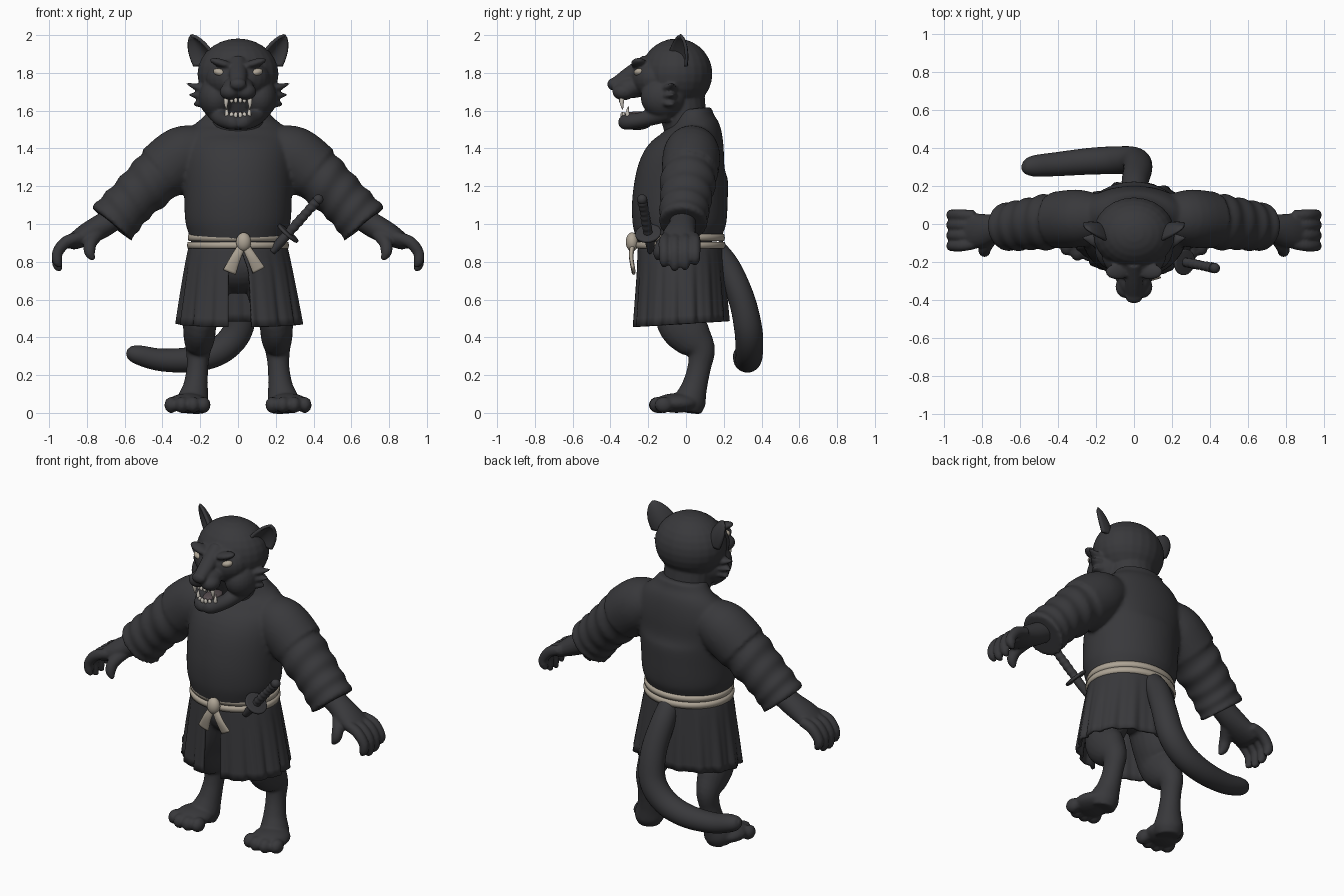
import bpy, bmesh, math
from mathutils import Vector, Matrix
from mathutils.bvhtree import BVHTree

if "Cube" in bpy.data.objects:
    bpy.data.objects.remove(bpy.data.objects["Cube"])


def material(name, rgb):
    m = bpy.data.materials.new(name)
    m.use_nodes = True
    m.diffuse_color = (*rgb, 1)
    bsdf = next(n for n in m.node_tree.nodes if n.type == 'BSDF_PRINCIPLED')
    bsdf.inputs["Base Color"].default_value = (*rgb, 1)
    bsdf.inputs["Roughness"].default_value = 0.8
    return m


charcoal = material("charcoal", (0.04, 0.04, 0.044))
cream = material("cream", (0.42, 0.37, 0.30))
ivory = material("ivory", (0.60, 0.56, 0.50))
mouth_grey = material("mouth_grey", (0.09, 0.07, 0.075))


def spline(stations, steps):
    """Catmull-Rom through tuples of any length."""
    p = [stations[0]] + list(stations) + [stations[-1]]
    out = []
    for i in range(len(stations) - 1):
        for s in range(steps):
            t = s / steps
            out.append([0.5 * (2*b + (c-a)*t + (2*a-5*b+4*c-d)*t*t + (3*b-3*c+d-a)*t**3)
                        for a, b, c, d in zip(*p[i:i + 4])])
    return out + [list(stations[-1])]


def tube(bm, stations, ref=(1, 0, 0), sides=20, steps=5, ripple=0, waves=0, tree=None):
    """Sweep ellipses; a station is x, y, z, radius along ref, other radius."""
    pts, ref, rings = spline(stations, steps), Vector(ref), []
    last = len(pts) - 1
    for i, p in enumerate(pts):
        c = Vector(p[:3])
        tan = (Vector(pts[min(i + 1, last)][:3]) - Vector(pts[max(i - 1, 0)][:3])).normalized()
        u = (ref - tan * ref.dot(tan)).normalized()
        if tree:
            c, normal, _, _ = tree.find_nearest(c)
            u = tan.cross(normal).normalized()
        v = tan.cross(u)
        ring = []
        for k in range(sides):
            a = math.tau * k / sides
            f = 1 + ripple * math.sin(waves * math.tau * i / last + math.sin(a) * 1.5)
            ra, rb = max(p[3], 0.002) * f, max(p[4], 0.002) * f
            ring.append(bm.verts.new(c + u * ra * math.cos(a) + v * rb * math.sin(a)))
        rings.append(ring)
    for r, q in zip(rings, rings[1:]):
        for k in range(sides):
            n = (k + 1) % sides
            bm.faces.new((r[k], r[n], q[n], q[k]))
    bm.faces.new(rings[0])
    bm.faces.new(rings[-1])


def ball(bm, c, r, tilt=0):
    mat = Matrix.Translation(c) @ Matrix.Rotation(tilt, 4, 'Y') @ Matrix.Diagonal((*r, 1))
    bmesh.ops.create_uvsphere(bm, u_segments=24, v_segments=14, radius=1, matrix=mat)


def mirror_x(bm):
    geom = bm.verts[:] + bm.edges[:] + bm.faces[:]
    copy = bmesh.ops.duplicate(bm, geom=geom)["geom"]
    verts = [g for g in copy if isinstance(g, bmesh.types.BMVert)]
    bmesh.ops.scale(bm, vec=(-1, 1, 1), verts=verts)


def finish(name, bm, mat, voxel=0, relax=0, thick=0):
    bmesh.ops.recalc_face_normals(bm, faces=bm.faces[:])
    me = bpy.data.meshes.new(name)
    bm.to_mesh(me)
    bm.free()
    me.materials.append(mat)
    me.shade_smooth()
    ob = bpy.data.objects.new(name, me)
    bpy.context.scene.collection.objects.link(ob)
    if thick:
        mod = ob.modifiers.new("thickness", 'SOLIDIFY')
        mod.thickness, mod.offset = thick, 0
    if voxel:
        mod = ob.modifiers.new("fuse", 'REMESH')
        mod.mode, mod.voxel_size, mod.use_smooth_shade = 'VOXEL', voxel, True
        mod = ob.modifiers.new("relax", 'SMOOTH')
        mod.factor, mod.iterations = 0.5, relax
    return ob


# Jacket: torso fused with wrinkled sleeves
torso = [(0, -.03, .89, .245, .215), (0, -.035, .95, .262, .235), (0, -.035, 1.02, .28, .25),
         (0, -.03, 1.15, .285, .252), (0, -.01, 1.3, .29, .235), (0, .03, 1.42, .3, .178),
         (0, .045, 1.5, .26, .143), (0, .04, 1.56, .19, .112), (0, .035, 1.61, .15, .1)]
bm = bmesh.new()
tube(bm, torso, sides=48)
chest_tree = BVHTree.FromBMesh(bm)
bm.free()
bm = bmesh.new()
tube(bm, [(.14, .03, 1.42, .11, .1), (.28, .03, 1.37, .15, .155), (.41, .02, 1.27, .15, .155)],
     ref=(0, 1, 0), sides=32)
tube(bm, [(.36, .025, 1.31, .14, .145), (.46, .01, 1.22, .145, .142), (.55, 0, 1.135, .135, .13),
          (.62, -.01, 1.06, .13, .132), (.67, -.015, 1.0, .125, .137)],
     ref=(0, 1, 0), sides=32, steps=10, ripple=.04, waves=4.5)
mirror_x(bm)
tube(bm, torso, sides=48)
finish("jacket", bm, charcoal, voxel=.012, relax=5)

# Crossed lapels and collar, laid on the chest
bm = bmesh.new()
lapel = [(0, .15, 1.59), (.1, .13, 1.59), (.165, .05, 1.575), (.175, -.04, 1.51),
         (.155, -.12, 1.42), (.1, -.2, 1.31)]
crossing = [(0, -.28, 1.2), (-.12, -.27, 1.09), (-.22, -.2, 1.0)]
tube(bm, [(*p, .04, .022) for p in lapel + crossing], sides=12, steps=6, tree=chest_tree)
under = [(-x, y, z) for x, y, z in lapel] + [(-.03, -.27, 1.23)]
tube(bm, [(*p, .038, .016) for p in under], sides=12, steps=6, tree=chest_tree)
finish("lapels", bm, charcoal)

# Pleated skirt with a front slit
bm = bmesh.new()
rows, cols, grid = 10, 140, []
for i in range(rows + 1):
    t = i / rows
    gap = .18 * min(1, t * 3) + .01
    row = []
    for j in range(cols + 1):
        a = gap + (math.tau - 2 * gap) * j / cols
        f = 1 + t * (.028 * math.sin(15 * a) + .014 * math.sin(31 * a + 1))
        rx, ry = .247 + .075 * t ** .8, .215 + .03 * t
        z = .9 - t * (.43 + .015 * math.cos(a))
        row.append(bm.verts.new((.01 * t + rx * f * math.sin(a), -.03 - ry * f * math.cos(a), z)))
    grid.append(row)
for r, q in zip(grid, grid[1:]):
    for j in range(cols):
        bm.faces.new((r[j], r[j + 1], q[j + 1], q[j]))
finish("skirt", bm, charcoal, thick=.016)

# Legs with paws
bm = bmesh.new()
tube(bm, [(.12, -.02, .8, .11, .16), (.17, -.03, .6, .11, .14), (.2, -.03, .48, .09, .125),
          (.205, .03, .40, .083, .11), (.21, .08, .33, .066, .075), (.215, .07, .24, .057, .062),
          (.225, .045, .14, .066, .068), (.24, .02, .06, .085, .085), (.245, .01, .004, .07, .07)])
ball(bm, (.265, -.05, .052), (.108, .12, .052))
for x, y in ((.182, -.135), (.237, -.15), (.297, -.147), (.353, -.118)):
    ball(bm, (x, y, .042), (.037, .048, .043))
mirror_x(bm)
ball(bm, (0, -.02, .78), (.2, .17, .15))
finish("legs", bm, charcoal, voxel=.01, relax=3)

# Hands with curled fingers
bm = bmesh.new()
tube(bm, [(.62, -.015, 1.05, .07, .06), (.72, -.02, .99, .072, .065), (.81, -.035, .94, .09, .058),
          (.88, -.035, .9, .09, .04), (.9, -.035, .885, .06, .025)], ref=(0, 1, 0))
for y, drop in ((-.115, .01), (-.06, -.01), (-.005, -.005), (.048, .02)):
    tube(bm, [(.84, y * .9, .93, .03, .03), (.91, y, .905, .03, .032), (.955, y, .85, .029, .029),
              (.955, y, .79 + drop, .026, .026), (.935, y, .765 + drop, .01, .01)],
         ref=(0, 1, 0), sides=12)
tube(bm, [(.74, -.06, .95, .035, .035), (.78, -.12, .9, .034, .034), (.785, -.145, .85, .03, .03),
          (.765, -.15, .81, .012, .012)], ref=(0, 1, 0), sides=12)
mirror_x(bm)
finish("hands", bm, charcoal, voxel=.009, relax=2)

# Tail sweeping to one side
bm = bmesh.new()
tube(bm, [(0, .14, .88, .06, .06), (.005, .22, .77, .068, .07), (.02, .295, .6, .07, .076),
          (.0, .33, .44, .074, .078), (-.09, .335, .335, .073, .075), (-.23, .33, .285, .07, .068),
          (-.4, .315, .28, .063, .06), (-.52, .305, .305, .056, .052), (-.57, .3, .32, .038, .036),
          (-.588, .3, .326, .012, .012)], ref=(0, 1, 0), sides=28, steps=8)
finish("tail", bm, charcoal)

# Head: brows, cheeks, tufts, muzzle and open jaw fused together
bm = bmesh.new()
ball(bm, (.115, -.12, 1.67), (.092, .12, .11))
ball(bm, (.085, -.25, 1.85), (.068, .042, .022), -.3)
ball(bm, (.042, -.33, 1.70), (.055, .06, .045))
tube(bm, [(.11, -.1, 1.6, .06, .06), (.08, -.22, 1.555, .045, .042), (.03, -.315, 1.54, .045, .042),
          (0, -.33, 1.54, .02, .03)], sides=16)
for z, tx, tz in ((1.72, .275, 1.745), (1.68, .262, 1.685), (1.64, .235, 1.63)):
    tube(bm, [(.14, -.09, z, .05, .035), (.2, -.085, z, .04, .024), (tx, -.07, tz, .004, .004)],
         ref=(0, 1, 0), sides=12)
mirror_x(bm)
ball(bm, (0, -.05, 1.795), (.215, .19, .187))
ball(bm, (0, -.16, 1.77), (.17, .135, .12))
ball(bm, (0, -.285, 1.725), (.085, .1, .058))
ball(bm, (0, -.385, 1.74), (.045, .032, .032))
ball(bm, (0, -.26, 1.535), (.07, .08, .038))
tube(bm, [(0, -.2, 1.84, .05, .06), (0, -.3, 1.79, .048, .042), (0, -.375, 1.745, .04, .03)])
tube(bm, [(0, .01, 1.3, .15, .12), (0, 0, 1.5, .14, .115), (0, -.04, 1.68, .15, .14)])
finish("head", bm, charcoal, voxel=.008, relax=3)

# Cupped ears
bm = bmesh.new()
base, tip = Vector((.175, -.05, 1.85)), Vector((.248, -.03, 1.998))
across, facing = Vector((.75, .6, -.2)), Vector((.6, -.78, .1))
grid = []
for i in range(13):
    v = i / 12
    w = .078 * (1 - v ** 2.2) ** .7 + .002
    grid.append([bm.verts.new(base.lerp(tip, v) + across * u * w - facing * .55 * w * (1 - u * u))
                 for u in (k / 6 - 1 for k in range(13))])
for r, q in zip(grid, grid[1:]):
    for k in range(12):
        bm.faces.new((r[k], r[k + 1], q[k + 1], q[k]))
mirror_x(bm)
finish("ears", bm, charcoal, thick=.016)

# Eyes
bm = bmesh.new()
ball(bm, (.095, -.246, 1.802), (.036, .03, .021), -.25)
mirror_x(bm)
finish("eyes", bm, cream)

# Fangs and lower teeth
bm = bmesh.new()
tube(bm, [(.06, -.335, 1.69, .014, .014), (.063, -.34, 1.645, .012, .012),
          (.062, -.335, 1.605, .002, .002)], sides=10)
tube(bm, [(.056, -.305, 1.555, .013, .013), (.06, -.31, 1.59, .01, .01),
          (.06, -.305, 1.622, .002, .002)], sides=10)
for x, y in ((.012, -.338), (.034, -.33)):
    ball(bm, (x, y, 1.577), (.011, .009, .016))
    ball(bm, (x, y - .01, 1.655), (.01, .008, .014))
mirror_x(bm)
finish("teeth", bm, ivory)

bm = bmesh.new()
ball(bm, (0, -.25, 1.58), (.045, .075, .016))
finish("tongue", bm, mouth_grey)

# Belt: two wraps, knot and hanging ends
bm = bmesh.new()
for z, rx, ry in ((.928, .266, .236), (.888, .27, .24)):
    ring = []
    for k in range(64):
        a = math.tau * k / 64
        ring.append([bm.verts.new(((rx + d) * math.sin(a), -.03 - (ry + d) * math.cos(a), z + h))
                     for d, h in ((-.03, -.018), (-.004, -.018), (0, 0), (-.004, .018), (-.03, .018))])
    for k in range(64):
        r, q = ring[k], ring[(k + 1) % 64]
        for j in range(5):
            n = (j + 1) % 5
            bm.faces.new((r[j], r[n], q[n], q[j]))
ball(bm, (.03, -.285, .905), (.04, .034, .05))
for x, z in ((-.045, .745), (.11, .755)):
    tube(bm, [(.03, -.28, .9, .02, .015), (.03 + (x - .03) * .5, -.29, .83, .026, .012),
              (x, -.278, z, .036, .01)], sides=12)
finish("belt", bm, cream)

# Short sword tucked into the belt
bm = bmesh.new()
start, end = Vector((.265, -.2, .95)), Vector((.425, -.232, 1.13))
axis = (end - start).normalized()


def along(d, r):
    return (*(start + axis * d), r, r)


tube(bm, [along(0, .024), along(.08, .025), along(.16, .024), along(.23, .027)],
     ref=(0, 1, 0), sides=16, steps=10, ripple=.07, waves=7)
ball(bm, end, (.027, .027, .027))
tube(bm, [along(-.009, .06), along(-.006, .068), along(.006, .068), along(.009, .06)],
     ref=(0, 1, 0), sides=28, steps=2)
tube(bm, [along(-.13, .02), along(-.06, .025), along(0, .025)], ref=(0, 1, 0), sides=16)
finish("sword", bm, charcoal)
